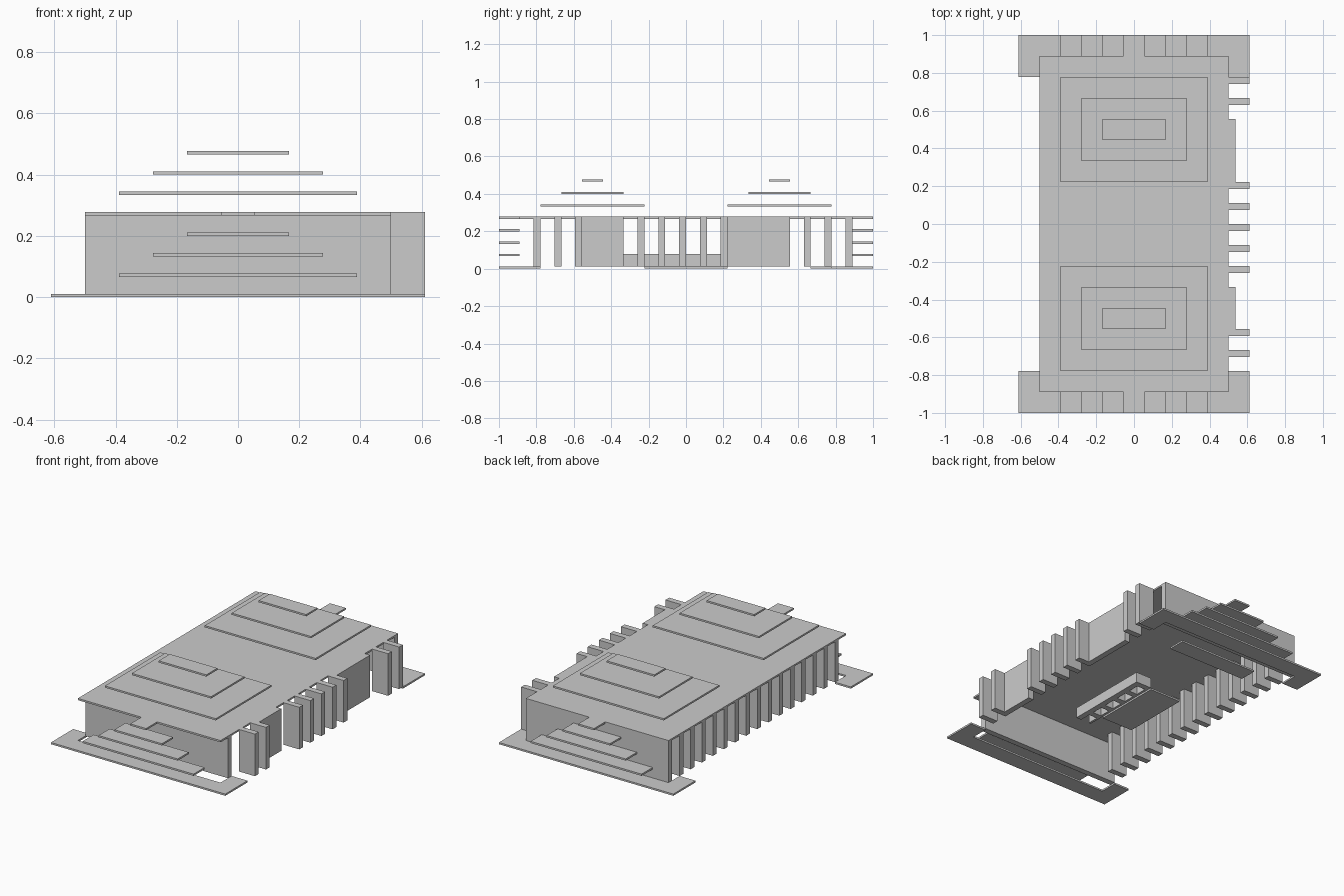
import bpy

if "Cube" in bpy.data.objects:
    bpy.data.objects.remove(bpy.data.objects["Cube"])

U = 1 / 9          # plan grid
T = 1 / 90         # slab thickness
S = 1 / 15         # step rise
W = U / 3          # wall thickness
TOP = 4 * S + T    # roof top


def box(name, x0, x1, y0, y1, z0, z1):
    bpy.ops.mesh.primitive_cube_add(size=1, location=((x0 + x1) / 2, (y0 + y1) / 2, (z0 + z1) / 2))
    o = bpy.context.object
    o.name = name
    o.scale = (x1 - x0, y1 - y0, z1 - z0)
    bpy.ops.object.transform_apply(location=False, rotation=False, scale=True)
    return o


def slab(name, x0, x1, y0, y1, z):
    return box(name, x0, x1, y0, y1, z, z + T)


# main roof
slab("roof", -4.5 * U, 4.5 * U, -8 * U, 8 * U, 4 * S)

# stepped skylight tiers on the roof
for side in (-1, 1):
    for i in range(3):
        hx, hy, cy = (3.5 - i) * U, (2.5 - i) * U, side * 4.5 * U
        slab("roof_tier", -hx, hx, cy - hy, cy + hy, (5 + i) * S)

# end terraces: stacked strips narrowing up to the roof, and base plates
for side in (-1, 1):
    ya, yb = sorted((side * 8 * U, side * 9 * U))
    for i in range(1, 5):
        hx = (4.5 - i) * U
        slab("end_step", -hx, hx, ya, yb, i * S)
    slab("base_strip", -5.5 * U, 5.5 * U, ya, yb, 0)
    ya, yb = sorted((side * 7 * U, side * 8 * U))
    for sx in (-1, 1):
        xa, xb = sorted((sx * 4.5 * U, sx * 5.5 * U))
        slab("base_corner", xa, xb, ya, yb, 0)

# end walls
for k, name in ((-7, "front_wall"), (8, "back_wall")):
    box(name, -4.5 * U, 4.5 * U, k * U - W, k * U, T, TOP)

# fins along the left side
for k in range(-6, 8):
    box("left_fin", -4.5 * U, -3.5 * U, k * U - W, k * U, T, TOP)

# fins and solid panels along the right side
for k in (-6, -5, -2, -1, 0, 1, 2, 6, 7):
    box("right_fin", 4.5 * U, 5.5 * U, k * U - W, k * U, T, TOP)
for a, b in ((-5, -3), (2, 5)):
    box("right_panel", 4.5 * U, 4.5 * U + W, a * U, b * U, T, TOP)

# interior low bench with cross ribs, and floor slabs
for x in (0.5 * U, 1.5 * U - W):
    box("bench_side", x, x + W * 0.4 if x < U * 0.9 else x + W, -3 * U, 2 * U - W, T, S + T)
for k in range(-2, 3):
    box("bench_rib", 0.5 * U, 1.5 * U, k * U - W, k * U, T, S + T)
slab("centre_floor", -1.5 * U, 0.5 * U, -2 * U, 2 * U, 0)
slab("back_floor", -2.5 * U, 2.5 * U, 6 * U, 7 * U, 0)
